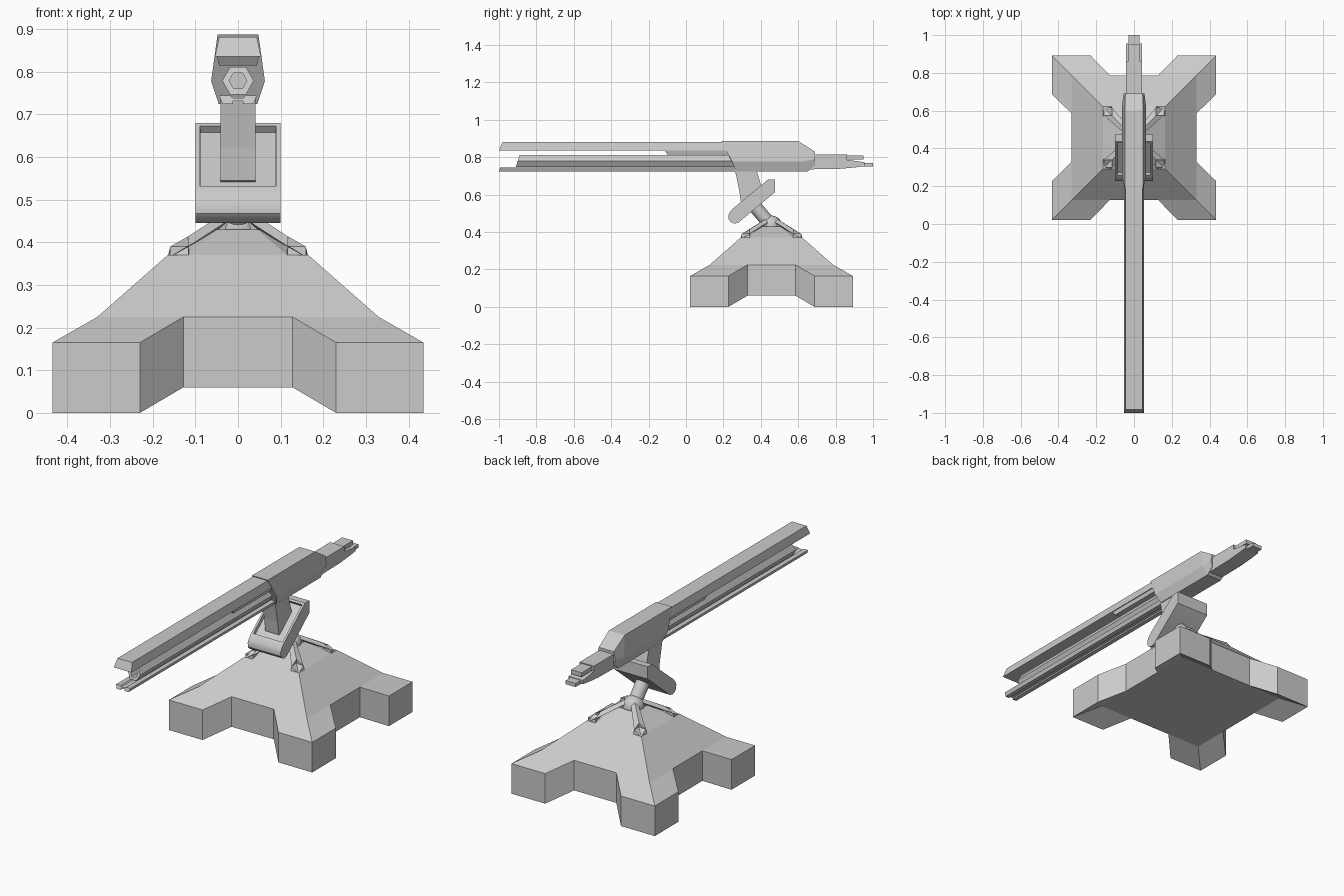
import bpy, bmesh
from mathutils import Vector

if "Cube" in bpy.data.objects:
    bpy.data.objects.remove(bpy.data.objects["Cube"])

CY = 0.457  # centre of the base along y


def loft(name, rings, caps=True, smooth=False):
    """Skin a list of equal-length point rings, with end caps."""
    bm = bmesh.new()
    vs = [[bm.verts.new(p) for p in r] for r in rings]
    n = len(rings[0])
    for a, b in zip(vs, vs[1:]):
        for i in range(n):
            j = (i + 1) % n
            bm.faces.new((a[i], a[j], b[j], b[i]))
    if caps:
        bm.faces.new(vs[0])
        bm.faces.new(vs[-1])
    bmesh.ops.remove_doubles(bm, verts=bm.verts, dist=0.0005)
    bmesh.ops.recalc_face_normals(bm, faces=bm.faces)
    me = bpy.data.meshes.new(name)
    bm.to_mesh(me)
    bm.free()
    ob = bpy.data.objects.new(name, me)
    bpy.context.collection.objects.link(ob)
    if smooth:
        finish_smooth(ob)
    return ob


def finish_smooth(ob):
    bpy.ops.object.select_all(action='DESELECT')
    ob.select_set(True)
    bpy.context.view_layer.objects.active = ob
    bpy.ops.object.shade_smooth_by_angle()


def side_prism(name, pts, w, smooth=False):
    """Extrude a (y, z) profile across x."""
    return loft(name, [[(s * w, y, z) for y, z in pts] for s in (-1, 1)], smooth=smooth)


def bar(name, section, y0, y1, slant=0.0):
    """Extrude an (x, z) section along y; slant leans the front end back with height."""
    zmin = min(z for x, z in section)
    return loft(name, [[(x, y0 + slant * (z - zmin), z) for x, z in section],
                       [(x, y1, z) for x, z in section]])


def box(name, w, y0, y1, z0, z1):
    return bar(name, [(-w, z0), (w, z0), (w, z1), (-w, z1)], y0, y1)


def base_ring(quad):
    """Repeat one quadrant of (x, y, z) points four times around the base centre."""
    out = []
    for k in range(4):
        for x, y, z in quad:
            for _ in range(k):
                x, y = -y, x
            out.append((x, CY + y, z))
    return out


def foot_quad(notch, foot, zn, zf):
    (r, n), (c, m) = notch, foot
    return [(r, -0 + n, zn), (c, m, zf), (c, c, zf), (m, c, zf), (n, r, zn)]


# Base: four-footed body with sloping roof
notch, foot = (0.33, 0.128), (0.435, 0.23)
loft("base", [base_ring(q) for q in (
    foot_quad(notch, (0.33, 0.23), 0.06, 0.06),
    foot_quad(notch, foot, 0.06, 0.0),
    foot_quad(notch, foot, 0.225, 0.165),
    foot_quad(notch, (0.33, 0.23), 0.225, 0.225),
    foot_quad((0.165, 0.10), (0.165, 0.115), 0.37, 0.37))])
loft("base_cap", [base_ring([(a, b, z), (b, a, z)]) for a, b, z in
                  ((0.165, 0.115, 0.37), (0.062, 0.045, 0.43))])

# Corner struts from the ball socket to the roof
for i, (sx, sy) in enumerate(((1, 1), (-1, 1), (-1, -1), (1, -1))):
    def ring(d, z, h):
        return [(sx * (d + a * h), CY + sy * (d + b * h), z - 0.012 * (a + b))
                for a, b in ((1, 1), (-1, 1), (-1, -1), (1, -1))]
    loft("strut_%d" % i, [ring(0.14, 0.365, 0.025), ring(0.138, 0.39, 0.021),
                          ring(0.035, 0.452, 0.014), ring(0.03, 0.42, 0.014)])

# Ball joint and arm
bpy.ops.mesh.primitive_uv_sphere_add(segments=24, ring_count=14, radius=0.056,
                                     location=(0, CY, 0.432))
ball = bpy.context.object
ball.name = "ball_joint"
finish_smooth(ball)
a, b = Vector((0, 0.45, 0.44)), Vector((0, 0.345, 0.565))
bpy.ops.mesh.primitive_cylinder_add(vertices=20, radius=0.036, depth=(b - a).length,
                                    location=(a + b) / 2,
                                    rotation=(b - a).to_track_quat('Z', 'Y').to_euler())
arm = bpy.context.object
arm.name = "joint_arm"
finish_smooth(arm)

# Tilted mounting shoe with a recessed upper face
shoe = side_prism("mount_shoe", [
    (0.24, 0.453), (0.26, 0.445), (0.282, 0.452), (0.475, 0.612), (0.475, 0.68),
    (0.438, 0.68), (0.25, 0.525), (0.236, 0.508), (0.227, 0.49), (0.228, 0.468)], 0.1)
bm = bmesh.new()
bm.from_mesh(shoe.data)
front = max((f for f in bm.faces if f.normal.y < -0.3 and f.normal.z > 0.3),
            key=lambda f: f.calc_area())
bmesh.ops.inset_region(bm, faces=[front], thickness=0.016)
bmesh.ops.inset_region(bm, faces=[front], thickness=0.0005, depth=-0.02)
bm.to_mesh(shoe.data)
bm.free()
finish_smooth(shoe)

# Neck between shoe and gun body
side_prism("neck", [(0.26, 0.74), (0.285, 0.62), (0.295, 0.545), (0.33, 0.53),
                    (0.41, 0.62), (0.375, 0.74)], 0.041)


# Gun body: six-sided section, slanted front, tapered rear
def body_ring(top, mid, low):
    (wt, yt, zt), (wm, ym, zm), (wl, yl, zl) = top, mid, low
    return [(wt, yt, zt), (wm, ym, zm), (wl, yl, zl),
            (-wl, yl, zl), (-wm, ym, zm), (-wt, yt, zt)]


loft("gun_body", [
    body_ring((0.048, 0.19, 0.887), (0.063, 0.245, 0.778), (0.045, 0.27, 0.724)),
    body_ring((0.048, 0.60, 0.887), (0.063, 0.63, 0.778), (0.045, 0.65, 0.724)),
    body_ring((0.046, 0.69, 0.83), (0.055, 0.69, 0.79), (0.046, 0.69, 0.757))])

# Upper rail and its short under-rail
bar("upper_rail", [(-0.054, 0.836), (0.054, 0.836), (0.044, 0.882), (-0.044, 0.882)],
    -1.0, 0.3, 0.4)
bar("under_rail", [(-0.044, 0.815), (0.044, 0.815), (0.05, 0.838), (-0.05, 0.838)],
    -0.10, 0.3, -0.7)

# Hexagonal barrel with open bore and slanted muzzle
hexa = [(1, 0), (0.5, 0.866), (-0.5, 0.866), (-1, 0), (-0.5, -0.866), (0.5, -0.866)]


def hex_ring(r, y, slant=0.0):
    return [(r * x, y + slant * r * z, 0.779 + r * z) for x, z in hexa]


loft("barrel", [hex_ring(0.037, 0.3), hex_ring(0.037, -0.90, 0.3),
                hex_ring(0.021, -0.90, 0.3), hex_ring(0.021, -0.6)])

# Lower rail with a central groove
bar("lower_rail", [(-0.036, 0.724), (-0.012, 0.724), (-0.012, 0.732), (0.012, 0.732),
                   (0.012, 0.724), (0.036, 0.724), (0.044, 0.744), (0.018, 0.744),
                   (0.012, 0.738), (-0.012, 0.738), (-0.018, 0.744), (-0.044, 0.744)],
    -1.0, 0.32, 0.3)

# Stepped rear end
box("rear_block", 0.043, 0.65, 0.86, 0.765, 0.815)
box("rear_upper_tongue", 0.032, 0.85, 0.95, 0.787, 0.81)
side_prism("rear_lower_block", [(0.64, 0.735), (0.82, 0.738), (0.90, 0.745), (0.955, 0.752),
                                (0.955, 0.773), (0.85, 0.788), (0.64, 0.788)], 0.043)
box("rear_lower_tongue", 0.03, 0.93, 1.0, 0.75, 0.77)
